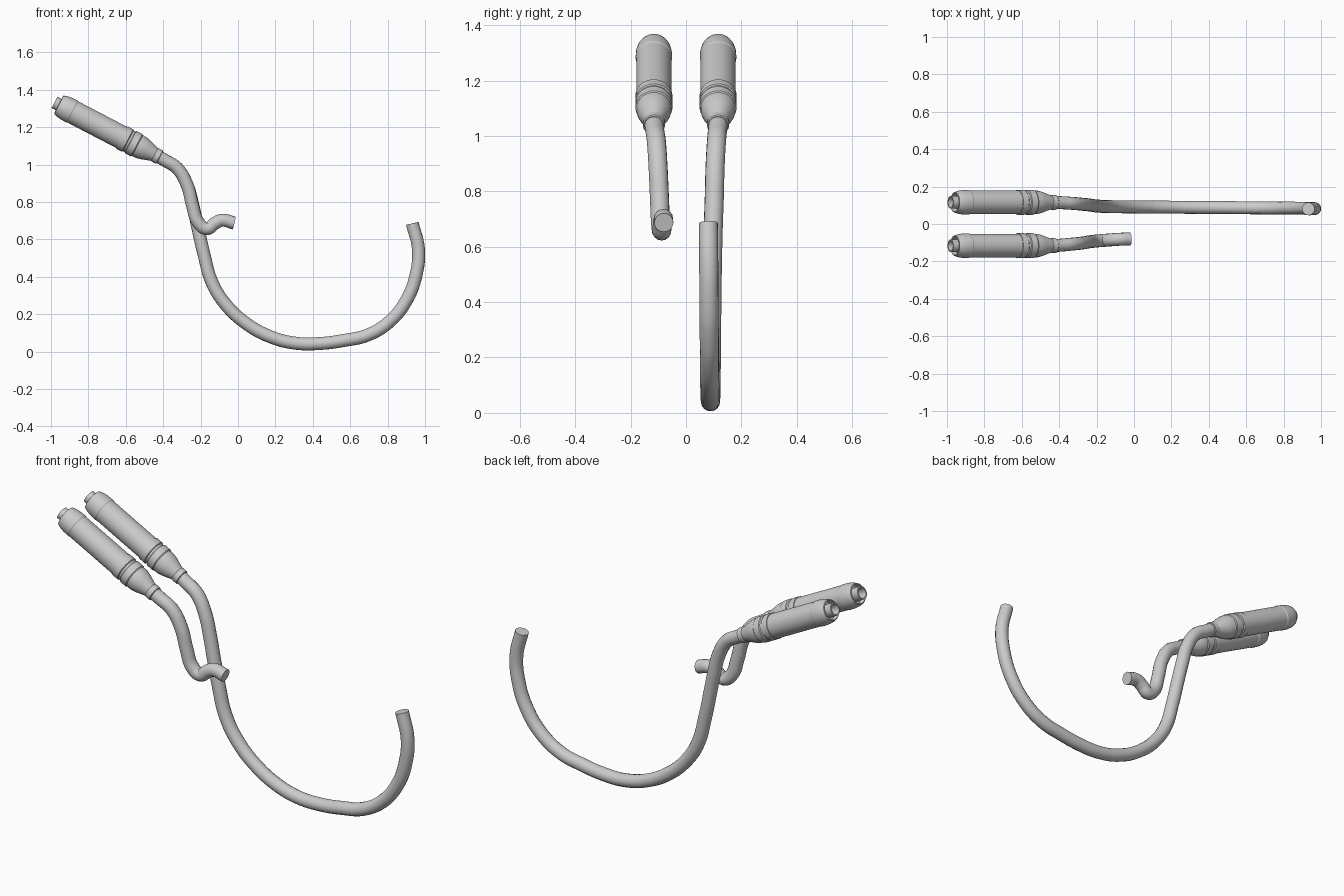
import bpy, bmesh
from math import radians
from mathutils import Vector, Matrix

cube = bpy.data.objects.get("Cube")
if cube:
    bpy.data.objects.remove(cube, do_unlink=True)

# Single metal colour
steel = bpy.data.materials.new("light_grey_metal")
steel.use_nodes = True
GREY = (0.6, 0.6, 0.6, 1)
steel.diffuse_color = GREY
steel.node_tree.nodes["Principled BSDF"].inputs["Base Color"].default_value = GREY


def finish(obj):
    obj.data.materials.append(steel)
    bpy.ops.object.select_all(action="DESELECT")
    obj.select_set(True)
    bpy.context.view_layer.objects.active = obj
    if obj.type == "CURVE":
        bpy.ops.object.convert(target="MESH")
    bpy.ops.object.shade_smooth_by_angle(angle=radians(32))


def lathe(name, profile, start, axis, steps=40):
    """Revolve (distance, radius) pairs about the axis."""
    bm = bmesh.new()
    verts = [bm.verts.new((r, 0, s)) for s, r in profile]
    edges = [bm.edges.new(pair) for pair in zip(verts, verts[1:])]
    bmesh.ops.spin(bm, geom=verts + edges, cent=(0, 0, 0), axis=(0, 0, 1),
                   angle=radians(360), steps=steps)
    bmesh.ops.remove_doubles(bm, verts=bm.verts, dist=0.0001)
    bmesh.ops.recalc_face_normals(bm, faces=bm.faces)
    turn = axis.to_track_quat("Z", "Y").to_matrix().to_4x4()
    bm.transform(Matrix.Translation(start) @ turn)
    mesh = bpy.data.meshes.new(name)
    bm.to_mesh(mesh)
    bm.free()
    obj = bpy.data.objects.new(name, mesh)
    bpy.context.collection.objects.link(obj)
    finish(obj)


def tube(name, points, radius):
    """Sweep a round capped tube along a smooth path."""
    curve = bpy.data.curves.new(name, "CURVE")
    curve.dimensions = "3D"
    curve.bevel_depth = radius
    curve.bevel_resolution = 6
    curve.resolution_u = 6
    curve.use_fill_caps = True
    spline = curve.splines.new("BEZIER")
    spline.bezier_points.add(len(points) - 1)
    for knot, co in zip(spline.bezier_points, points):
        knot.co = co
        knot.handle_left_type = knot.handle_right_type = "AUTO"
    obj = bpy.data.objects.new(name, curve)
    bpy.context.collection.objects.link(obj)
    finish(obj)


# Profiles measured along the silencer from its outlet
outlet = [(0.10, 0.0), (0.10, 0.027), (0, 0.027), (0, 0.034), (0.10, 0.034)]
end_cap = [(0.05, 0.0), (0.05, 0.046), (0.025, 0.05), (0.027, 0.055),
           (0.045, 0.061), (0.07, 0.065), (0.105, 0.066), (0.11, 0.063)]
body = [(0.10, 0.0), (0.10, 0.0635), (0.41, 0.0635), (0.41, 0.0)]
bands = [(0.405, 0.0), (0.405, 0.067), (0.44, 0.067), (0.444, 0.062),
         (0.455, 0.062), (0.459, 0.067), (0.495, 0.067), (0.50, 0.063),
         (0.525, 0.062), (0.55, 0.056), (0.59, 0.042), (0.605, 0.038),
         (0.605, 0.0)]
collar = [(0.60, 0.0), (0.60, 0.036), (0.606, 0.04), (0.632, 0.04),
          (0.635, 0.036), (0.635, 0.0)]
parts = {"outlet": outlet, "end_cap": end_cap, "silencer_body": body,
         "inlet_cone": bands, "collar": collar}

tip, joint = Vector((-0.981, 0, 1.332)), Vector((-0.415, 0, 1.037))
axis = (joint - tip).normalized()
for side, y in (("left", 0.116), ("right", -0.116)):
    for part, profile in parts.items():
        lathe(f"{side}_{part}", profile, tip + Vector((0, y, 0)), axis)

# Header pipes
tube("long_header_pipe", [
    (-0.43, 0.116, 1.045), (-0.39, 0.114, 1.022), (-0.325, 0.11, 0.98),
    (-0.272, 0.105, 0.89), (-0.24, 0.102, 0.775), (-0.214, 0.098, 0.66),
    (-0.182, 0.095, 0.52), (-0.139, 0.093, 0.37), (-0.07, 0.092, 0.257),
    (0.037, 0.091, 0.155), (0.171, 0.09, 0.08), (0.305, 0.089, 0.045),
    (0.438, 0.088, 0.043), (0.57, 0.087, 0.06), (0.69, 0.086, 0.087),
    (0.81, 0.085, 0.16), (0.904, 0.084, 0.28), (0.952, 0.083, 0.41),
    (0.965, 0.082, 0.545), (0.932, 0.081, 0.685)], 0.0345)
tube("short_header_pipe", [
    (-0.43, -0.116, 1.045), (-0.39, -0.113, 1.022), (-0.325, -0.107, 0.98),
    (-0.272, -0.101, 0.89), (-0.243, -0.096, 0.78), (-0.212, -0.092, 0.69),
    (-0.165, -0.088, 0.657), (-0.125, -0.085, 0.685), (-0.085, -0.082, 0.702),
    (-0.02, -0.08, 0.687)], 0.0345)
